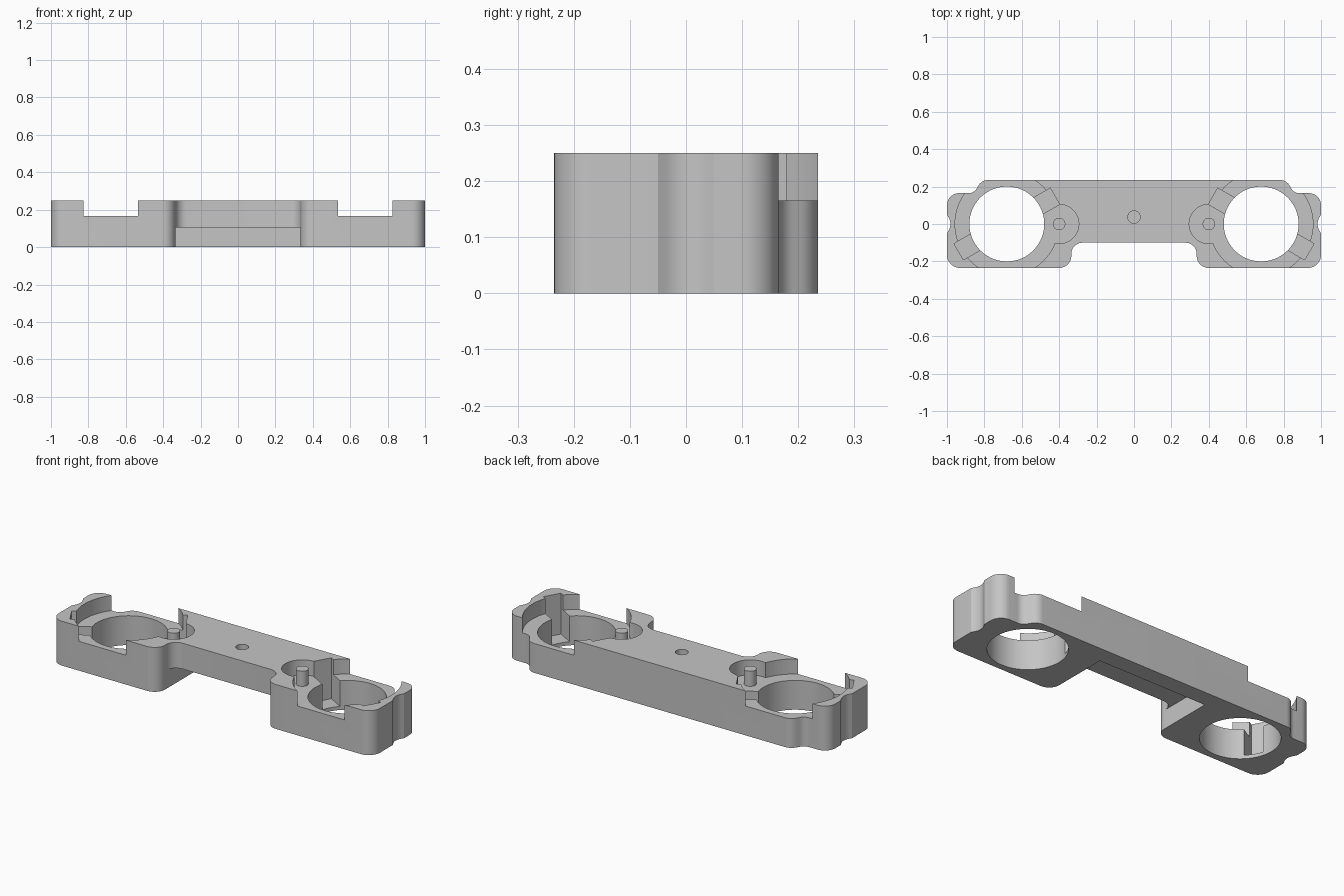
import bpy, bmesh, math
from mathutils import Vector

if "Cube" in bpy.data.objects:
    bpy.data.objects.remove(bpy.data.objects["Cube"], do_unlink=True)

HEIGHT, LEDGE = 0.25, 0.165
RING_X, POST_X = 0.68, 0.40

grey = bpy.data.materials.new("plain grey")
grey.use_nodes = True
grey.diffuse_color = (0.56, 0.56, 0.56, 1)
grey.node_tree.nodes["Principled BSDF"].inputs["Base Color"].default_value = (0.56, 0.56, 0.56, 1)


def fillet(corners, steps=10):
    """Round each (x, y, radius) corner of an open path."""
    path = []
    for i, (x, y, r) in enumerate(corners):
        p = Vector((x, y))
        if r == 0:
            path.append(p)
            continue
        a = (Vector(corners[i - 1][:2]) - p).normalized()
        b = (Vector(corners[i + 1][:2]) - p).normalized()
        half = math.acos(a.dot(b)) / 2
        centre = p + (a + b).normalized() * r / math.sin(half)
        start = p + a * r / math.tan(half) - centre
        end = p + b * r / math.tan(half) - centre
        first = math.atan2(start.y, start.x)
        sweep = math.atan2(start.x * end.y - start.y * end.x, start.dot(end))
        for k in range(steps + 1):
            t = first + sweep * k / steps
            path.append(centre + Vector((math.cos(t), math.sin(t))) * r)
    return path


def prism(name, points, z0, z1):
    """Extrude a closed outline between two heights."""
    bm = bmesh.new()
    face = bm.faces.new([bm.verts.new((p[0], p[1], z0)) for p in points])
    out = bmesh.ops.extrude_face_region(bm, geom=[face], use_keep_orig=True)
    top = [g for g in out["geom"] if isinstance(g, bmesh.types.BMVert)]
    bmesh.ops.translate(bm, verts=top, vec=(0, 0, z1 - z0))
    bmesh.ops.recalc_face_normals(bm, faces=bm.faces[:])
    mesh = bpy.data.meshes.new(name)
    bm.to_mesh(mesh)
    bm.free()
    mesh.materials.append(grey)
    obj = bpy.data.objects.new(name, mesh)
    bpy.context.collection.objects.link(obj)
    return obj


def circle(x, y, r, n):
    return [(x + r * math.cos(math.tau * k / n), y + r * math.sin(math.tau * k / n))
            for k in range(n)]


def bar(x, y, length, width, angle=0):
    u = Vector((math.cos(angle), math.sin(angle))) * length / 2
    v = Vector((-math.sin(angle), math.cos(angle))) * width / 2
    c = Vector((x, y))
    return [c - u - v, c + u - v, c + u + v, c - u + v]


def cut(target, points, z0, z1):
    cutter = prism("cutter", points, z0, z1)
    cutter.hide_render = True
    mod = target.modifiers.new("cut", "BOOLEAN")
    mod.operation, mod.solver, mod.object = "DIFFERENCE", "EXACT", cutter
    bpy.context.view_layer.update()
    graph = bpy.context.evaluated_depsgraph_get()
    mesh = bpy.data.meshes.new_from_object(target.evaluated_get(graph))
    target.modifiers.clear()
    target.data = mesh
    bpy.data.objects.remove(cutter, do_unlink=True)


def smooth(obj):
    bpy.ops.object.select_all(action="DESELECT")
    obj.select_set(True)
    bpy.context.view_layer.objects.active = obj
    bpy.ops.object.shade_smooth_by_angle(angle=math.radians(30))


# Body outline: one half from the back to the front, then mirrored
half = fillet([
    (0, 0.235, 0), (0.815, 0.235, 0.06), (0.855, 0.165, 0.05), (1, 0.165, 0.065),
    (1, 0.05, 0), (0.97, 0, 0.07), (1, -0.05, 0), (1, -0.235, 0.07),
    (0.335, -0.235, 0.065), (0.335, -0.1, 0.06), (0, -0.1, 0)])
outline = half + [Vector((-p.x, p.y)) for p in reversed(half[1:-1])]
body = prism("body", outline, 0, HEIGHT)

# Ring seats: counterbore, post recess, through hole and slanted key slot
for s in (1, -1):
    cut(body, circle(s * RING_X, 0, 0.277, 96), LEDGE, 0.4)
    cut(body, circle(s * POST_X, 0, 0.105, 64), LEDGE, 0.4)
    cut(body, circle(s * RING_X, 0, 0.2, 96), -0.1, 0.4)
    cut(body, bar(s * RING_X, 0, 0.594, 0.1, -s * math.pi / 6), 0.02, 0.4)

# Underside pocket and small blind hole in the bridge
cut(body, bar(0, -0.0125, 0.6704, 0.305), -0.1, 0.105)
cut(body, circle(0, 0.037, 0.033, 32), 0.18, 0.4)
smooth(body)

# Locating posts
for s, side in ((1, "left"), (-1, "right")):
    smooth(prism(side + "_post", circle(s * POST_X, 0, 0.033, 32), LEDGE - 0.01, HEIGHT))
